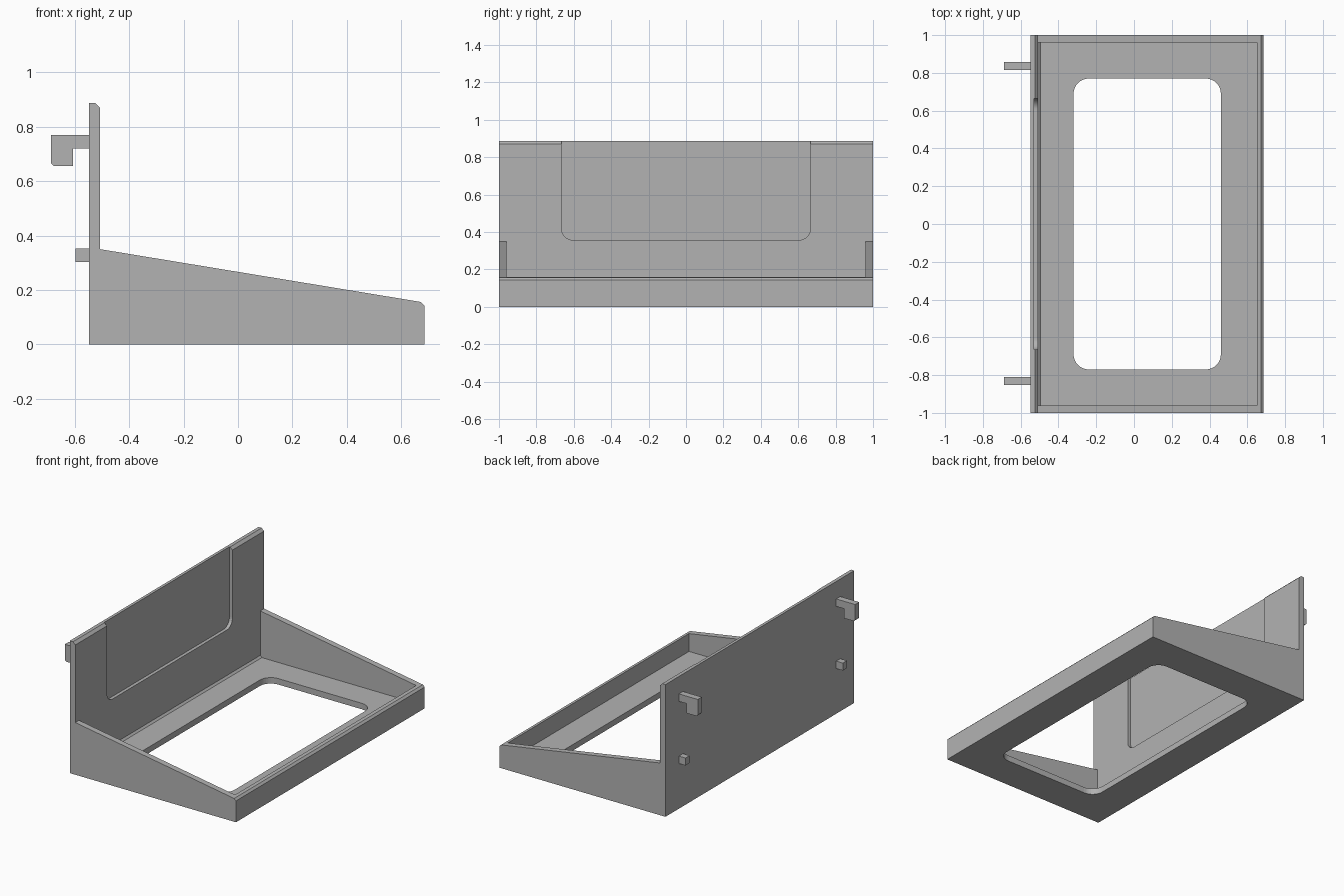
import bpy, bmesh, math
from mathutils import Vector

cube = bpy.data.objects.get("Cube")
if cube:
    bpy.data.objects.remove(cube, do_unlink=True)

grey = bpy.data.materials.new("plain grey")
grey.use_nodes = True
colour = (0.45, 0.45, 0.45, 1)
grey.diffuse_color = colour
grey.node_tree.nodes["Principled BSDF"].inputs["Base Color"].default_value = colour


def prism(name, points, push):
    """Solid made by pushing a closed 3D outline along a vector."""
    bm = bmesh.new()
    face = bm.faces.new([bm.verts.new(p) for p in points])
    moved = bmesh.ops.extrude_face_region(bm, geom=[face])["geom"]
    verts = [v for v in moved if isinstance(v, bmesh.types.BMVert)]
    bmesh.ops.translate(bm, verts=verts, vec=Vector(push))
    bmesh.ops.recalc_face_normals(bm, faces=bm.faces)
    mesh = bpy.data.meshes.new(name)
    bm.to_mesh(mesh)
    bm.free()
    mesh.materials.append(grey)
    obj = bpy.data.objects.new(name, mesh)
    bpy.context.collection.objects.link(obj)
    return obj


def side_prism(name, profile, y0, y1):
    return prism(name, [(x, y0, z) for x, z in profile], (0, y1 - y0, 0))


def rounded(a0, a1, b0, b1, r, steps=8):
    """Rounded rectangle outline in two axes."""
    corners = [(a1 - r, b1 - r), (a0 + r, b1 - r), (a0 + r, b0 + r), (a1 - r, b0 + r)]
    out = []
    for i, (a, b) in enumerate(corners):
        for s in range(steps + 1):
            t = math.pi / 2 * (i + s / steps)
            out.append((a + r * math.cos(t), b + r * math.sin(t)))
    return out


def cut(target, cutter):
    mod = target.modifiers.new(cutter.name, "BOOLEAN")
    mod.operation = "DIFFERENCE"
    mod.solver = "EXACT"
    mod.object = cutter
    cutter.hide_render = True
    cutter.hide_set(True)
    cutter.display_type = "WIRE"


BACK, WALL = -0.548, -0.507

# Sloping tray and upright back plate share one side profile
body = side_prism("tray_and_back_plate", [
    (BACK, 0), (0.685, 0), (0.685, 0.143), (0.672, 0.156), (WALL, 0.35),
    (WALL, 0.87), (-0.524, 0.887), (BACK, 0.887)], -1, 1)

# Hollow of the tray, with a small bevel where the floor meets the plate
cut(body, side_prism("tray_hollow_cutter", [
    (WALL, 0.052), (-0.495, 0.04), (0.65, 0.04), (0.65, 0.5), (WALL, 0.5)], -0.96, 0.96))

# Rounded opening through the floor
opening = [(x, y, -0.1) for x, y in rounded(-0.32, 0.46, -0.77, 0.77, 0.08)]
cut(body, prism("floor_opening_cutter", opening, (0, 0, 0.2)))

# Shallow recess in the plate, open at the top
recess = [(-0.529, y, z) for y, z in rounded(-0.665, 0.665, 0.357, 1.1, 0.06)]
cut(body, prism("plate_recess_cutter", recess, (0.1, 0, 0)))

# Apply the cuts and remove the cutters
bpy.context.view_layer.update()
result = bpy.data.meshes.new_from_object(
    body.evaluated_get(bpy.context.evaluated_depsgraph_get()))
cutters = [m.object for m in body.modifiers]
body.modifiers.clear()
body.data = result
for c in cutters:
    bpy.data.objects.remove(c, do_unlink=True)

# Hooks and stop pegs behind the plate
for side, y0, y1 in (("left", 0.815, 0.858), ("right", -0.852, -0.809)):
    side_prism("hook_" + side, [
        (BACK, 0.77), (-0.688, 0.77), (-0.688, 0.666), (-0.678, 0.656),
        (-0.606, 0.656), (-0.606, 0.72), (BACK, 0.72)], y0, y1)
    side_prism("peg_" + side, [
        (BACK, 0.303), (BACK, 0.353), (-0.597, 0.353), (-0.597, 0.303)], y0, y1)
